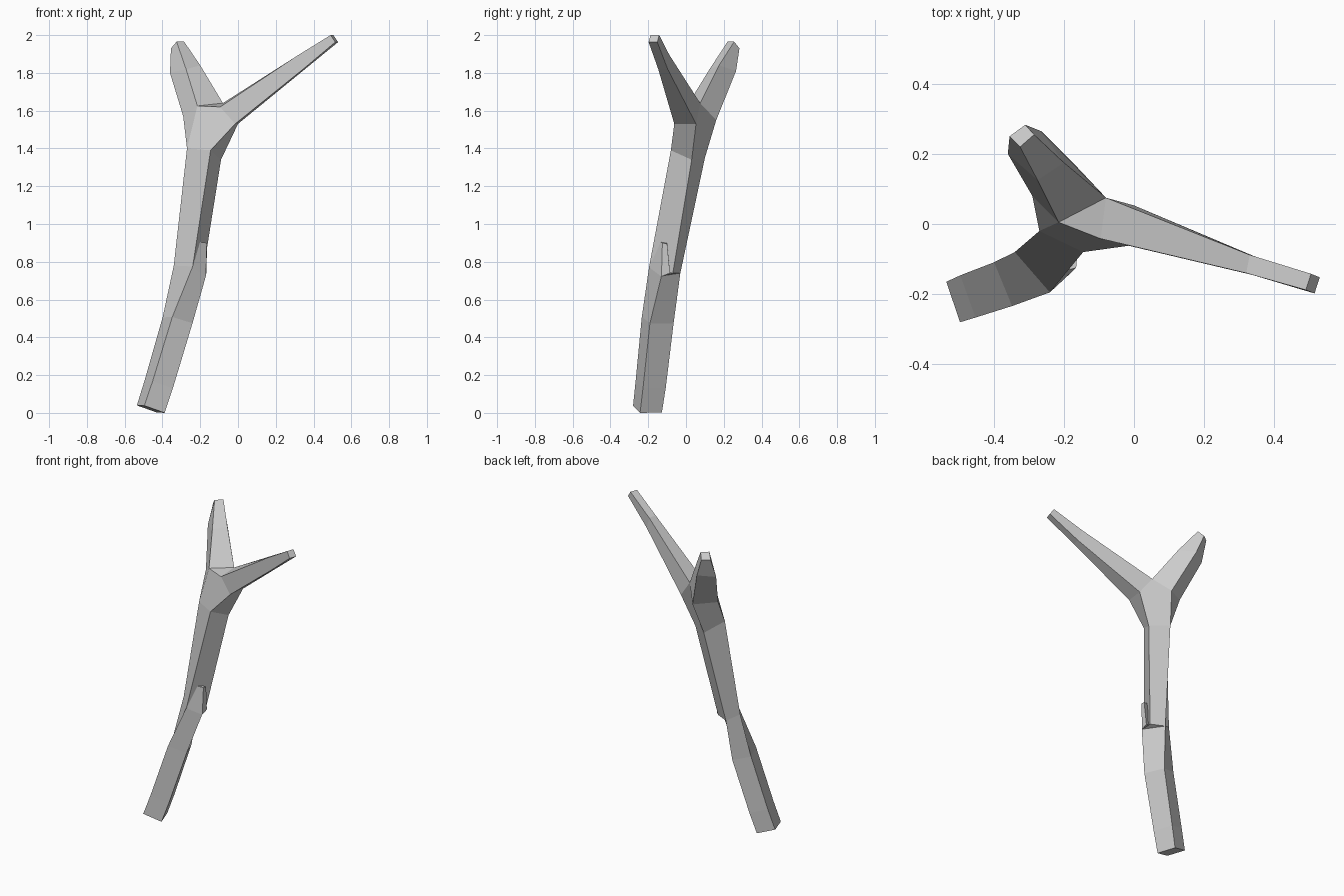
import bpy, bmesh
from math import cos, sin, radians
from mathutils import Vector

if "Cube" in bpy.data.objects:
    bpy.data.objects.remove(bpy.data.objects["Cube"])


def make_object(name, bm):
    bmesh.ops.recalc_face_normals(bm, faces=bm.faces[:])
    mesh = bpy.data.meshes.new(name)
    bm.to_mesh(mesh)
    bm.free()
    obj = bpy.data.objects.new(name, mesh)
    bpy.context.collection.objects.link(obj)
    return obj


def verts(bm, points):
    return [bm.verts.new(p) for p in points]


def section(centre, tangent, width, depth, azimuth):
    """Rectangular cross-section square to the tangent."""
    t = Vector(tangent).normalized()
    a = Vector((cos(radians(azimuth)), sin(radians(azimuth)), 0))
    a = (a - t * a.dot(t)).normalized()
    b = t.cross(a)
    c = Vector(centre)
    return [c + a * width / 2 * i + b * depth / 2 * j
            for i, j in ((-1, -1), (1, -1), (1, 1), (-1, 1))]


def loft(bm, rings, cap_start=False, cap_end=False):
    for lo, hi in zip(rings, rings[1:]):
        for i in range(4):
            j = (i + 1) % 4
            bm.faces.new((lo[i], lo[j], hi[j], hi[i]))
    if cap_start:
        bm.faces.new(rings[0][::-1])
    if cap_end:
        bm.faces.new(rings[-1])


bm = bmesh.new()

# lower trunk, ending in a ledge where a side twig broke off
low = [verts(bm, section(*s)) for s in (
    ((-0.462, -0.204, 0.02), (0.32, 0.10, 1), 0.122, 0.12, -71),
    ((-0.420, -0.187, 0.15), (0.31, 0.10, 1), 0.128, 0.12, -70),
    ((-0.320, -0.150, 0.49), (0.26, 0.13, 1), 0.135, 0.12, -68))]
A, B, C, D = verts(bm, [(-0.34, -0.08, 0.78), (-0.24, -0.195, 0.775),
                        (-0.17, -0.13, 0.725), (-0.27, -0.03, 0.74)])
inner = bm.verts.new((-0.185, -0.07, 0.74))
loft(bm, low + [[A, B, C, D]], cap_start=True)
bm.faces.new((B, C, inner))
bm.faces.new((C, D, inner))

# upper trunk
top = verts(bm, [(-0.27, -0.02, 1.40), (-0.145, -0.08, 1.39),
                 (-0.09, 0.03, 1.34), (-0.20, 0.10, 1.35)])
loft(bm, [[A, B, inner, D], top])

# fork
left, front, right, back = verts(bm, [(-0.29, 0.08, 1.57), (-0.015, -0.062, 1.53),
                                      (0.0, 0.053, 1.53), (-0.16, 0.16, 1.55)])
crotch_l, crotch_f, crotch_r = verts(bm, [(-0.215, 0.005, 1.625), (-0.095, -0.042, 1.62),
                                          (-0.08, 0.075, 1.64)])
a, b, c, d = top
for f in ((a, b, front, crotch_f, crotch_l), (a, crotch_l, left), (b, c, right, front),
          (c, d, back, crotch_r, right), (d, a, left, back), (crotch_l, crotch_f, crotch_r)):
    bm.faces.new(f)

# long thin branch
loft(bm, [[crotch_f, front, right, crotch_r],
          verts(bm, [(0.32, -0.14, 1.895), (0.345, -0.147, 1.82),
                     (0.355, -0.097, 1.82), (0.33, -0.088, 1.895)]),
          verts(bm, [(0.49, -0.188, 2.0), (0.515, -0.198, 1.963),
                     (0.53, -0.152, 1.963), (0.505, -0.142, 2.0)])], cap_end=True)

# short thick branch
loft(bm, [[left, crotch_l, crotch_r, back],
          verts(bm, [(-0.36, 0.20, 1.80), (-0.275, 0.125, 1.82),
                     (-0.20, 0.175, 1.84), (-0.265, 0.265, 1.81)]),
          verts(bm, [(-0.355, 0.25, 1.93), (-0.325, 0.22, 1.965),
                     (-0.285, 0.255, 1.965), (-0.31, 0.283, 1.93)])], cap_end=True)
make_object("forked_branch", bm)

# broken twig stub
bm = bmesh.new()
loft(bm, [verts(bm, [(-0.24, -0.195, 0.77), (-0.17, -0.13, 0.722),
                     (-0.168, -0.085, 0.74), (-0.225, -0.12, 0.77)]),
          verts(bm, [(-0.205, -0.135, 0.905), (-0.165, -0.125, 0.90),
                     (-0.163, -0.10, 0.895), (-0.20, -0.10, 0.90)])],
     cap_start=True, cap_end=True)
make_object("twig_stub", bm)
